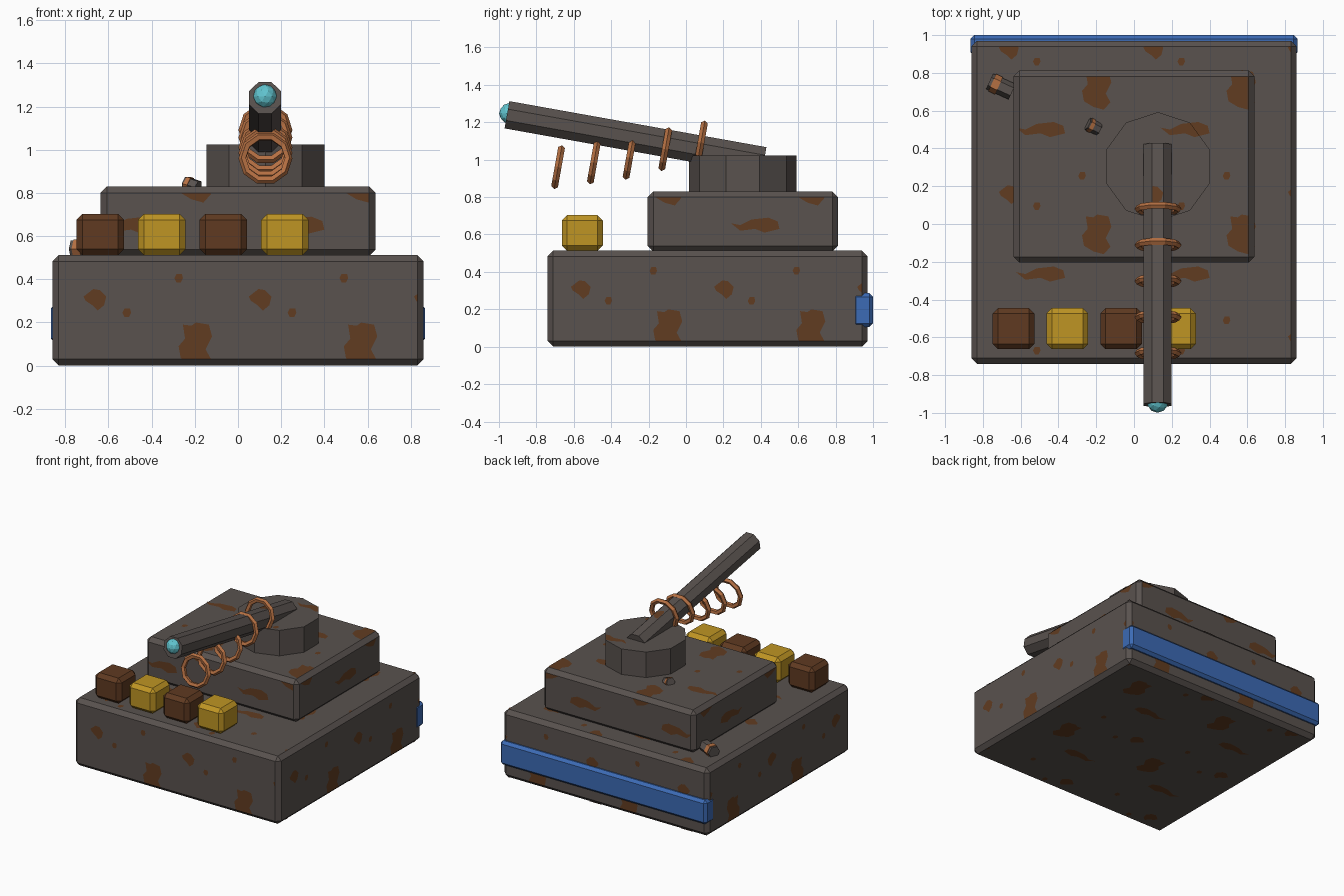
import bpy, bmesh, math
from mathutils import Vector

if "Cube" in bpy.data.objects:
    bpy.data.objects.remove(bpy.data.objects["Cube"])


def material(name, *rgb):
    m = bpy.data.materials.new(name)
    m.use_nodes = True
    m.diffuse_color = (*rgb, 1)
    m.node_tree.nodes["Principled BSDF"].inputs["Base Color"].default_value = (*rgb, 1)
    return m


HULL = material("hull grey", .1, .084, .077)
RUST = material("rust", .12, .045, .015)
CRATE = material("crate brown", .115, .042, .015)
GOLD = material("crate gold", .52, .3, .017)
BLUE = material("bumper blue", .045, .145, .46)
COPPER = material("copper", .46, .16, .055)
TEAL = material("glass teal", .12, .56, .63)


def finish(name, bm, mat):
    mesh = bpy.data.meshes.new(name)
    bm.to_mesh(mesh)
    bm.free()
    mesh.materials.append(mat)
    ob = bpy.data.objects.new(name, mesh)
    bpy.context.collection.objects.link(ob)
    return ob


def box(name, lo, hi, bevel, mat):
    """Chamfered box between two corners."""
    lo, hi = Vector(lo), Vector(hi)
    bm = bmesh.new()
    bmesh.ops.create_cube(bm, size=1)
    for v in bm.verts:
        v.co = (lo + hi) / 2 + v.co * (hi - lo)
    bmesh.ops.bevel(bm, geom=bm.edges[:], offset=bevel, segments=1, affect='EDGES')
    return finish(name, bm, mat)


def prism(name, a, b, radius, sides, phase, mat):
    """Flat-sided cylinder from a to b."""
    a, b = Vector(a), Vector(b)
    d = (b - a).normalized()
    side = Vector((0, 0, 1)).cross(d)
    side = side.normalized() if side.length > .01 else Vector((1, 0, 0))
    up = d.cross(side)
    bm = bmesh.new()
    rings = []
    for end in (a, b):
        angles = [phase + math.tau * i / sides for i in range(sides)]
        rings.append([bm.verts.new(end + radius * (side * math.cos(t) + up * math.sin(t)))
                      for t in angles])
    bm.faces.new(rings[0][::-1])
    bm.faces.new(rings[1])
    for i in range(sides):
        j = (i + 1) % sides
        bm.faces.new((rings[0][i], rings[0][j], rings[1][j], rings[1][i]))
    return finish(name, bm, mat)


# Rust blotches: centre and outline (hundredths), repeated on a square tile
PERIOD = .765
DOT = [(-2, 0), (-1, 2), (1.5, 2), (2, 0), (1, -2), (-1, -2)]
BLOTCHES = [
    (-.195, .71, [(-6, 9.5), (-2, 9), (0, 10.5), (6, 9.5), (7.5, 4), (4.5, -2),
                  (7, -6.5), (3.5, -10.5), (-2, -9), (-7, -6), (-8, -.5), (-5, 3)]),
    (.27, .5, [(-13, 1), (-8, 0), (-2, 3), (7, 4), (12, 2), (13, -2),
               (5, -4), (0, -2), (-8, -3)]),
    (.1, .925, [(-5, 1), (-.5, 4.5), (2.5, 4), (5.5, 1), (4.5, -3), (1.5, -5.5),
                (-1, -3), (-4, -1)]),
    (.25, .86, DOT),
    (-.275, .255, DOT),
]


def rust(name, origin, U, V, outline, shift=(0, 0)):
    """Thin rust patches on a plane, clipped to a convex counter-clockwise outline."""
    origin, U, V = Vector(origin), Vector(U), Vector(V)
    total = bmesh.new()
    for cu, cv, shape in BLOTCHES:
        for i in range(-3, 4):
            for j in range(-4, 4):
                mid = Vector((cu + shift[0] + i * PERIOD, cv + shift[1] + j * PERIOD, 0))
                if abs(mid.x) > 1.2 or abs(mid.y) > 1.2:
                    continue
                bm = bmesh.new()
                bm.faces.new([bm.verts.new(mid + Vector((x, y, 0)) / 100)
                              for x, y in reversed(shape)])
                for k, p in enumerate(outline):
                    q = outline[(k + 1) % len(outline)]
                    bmesh.ops.bisect_plane(
                        bm, geom=bm.verts[:] + bm.edges[:] + bm.faces[:],
                        plane_co=(*p, 0), plane_no=(q[1] - p[1], p[0] - q[0], 0),
                        clear_outer=True)
                for f in bm.faces:
                    total.faces.new([total.verts.new(origin + U * v.co.x + V * v.co.y)
                                     for v in f.verts])
                bm.free()
    N = U.cross(V)
    total.normal_update()
    for f in total.faces:
        if f.normal.dot(N) < 0:
            f.normal_flip()
    finish(name, total, RUST)


def rusty_box(name, lo, hi, bevel):
    box(name, lo, hi, bevel, HULL)
    axes = [Vector(a) for a in ((1, 0, 0), (0, 1, 0), (0, 0, 1))]
    # normal axis, horizontal axis, vertical axis, pattern shift
    for n, u, v, shift in ((0, 1, 2, (.1, -.615)), (1, 0, 2, (0, -.615)), (2, 0, 1, (0, 0))):
        u0, u1, v0, v1 = lo[u] + bevel, hi[u] - bevel, lo[v] + bevel, hi[v] - bevel
        rect = [(u0, v0), (u1, v0), (u1, v1), (u0, v1)]
        for level, sign, label in ((lo[n], -1, "low"), (hi[n], 1, "high")):
            # Keep the outward normal equal to U x V by flipping a mirrored frame
            U, V = axes[u], axes[v]
            origin = axes[n] * (level + sign * .003)
            rust(f"{name}_rust_{'xyz'[n]}_{label}", origin, U, V, rect, shift)
            if U.cross(V).dot(axes[n]) * sign < 0:
                bpy.data.objects[f"{name}_rust_{'xyz'[n]}_{label}"].data.flip_normals()


# Stepped body
rusty_box("lower_hull", (-.86, -.74, 0), (.86, .97, .513), .03)
rusty_box("upper_hull", (-.637, -.205, .508), (.637, .812, .83), .03)
box("rear_bumper", (-.865, .89, .105), (.865, 1, .287), .02, BLUE)

# Turret with rust on its lid
TX, TY, TR = .127, .304, .288
prism("turret", (TX, TY, .82), (TX, TY, 1.023), TR, 10, math.pi / 2, HULL)
lid = [(TX + TR * math.cos(t), TY + TR * math.sin(t))
       for t in (math.pi / 2 + math.tau * i / 10 for i in range(10))]
rust("turret_rust", (0, 0, 1.026), (1, 0, 0), (0, 1, 0), lid)

# Barrel with glowing tip
breech, muzzle = Vector((.125, .417, .994)), Vector((.125, -.957, 1.24))
prism("barrel", breech, muzzle, .08, 8, math.pi / 8, HULL)
rust("barrel_rust", (0, 0, 1.147), (1, 0, 0), (0, .985, -.176),
     [(.097, .05), (.154, .05), (.154, .4), (.097, .4)])
bm = bmesh.new()
bmesh.ops.create_icosphere(bm, subdivisions=2, radius=.056)
tip = finish("barrel_tip", bm, TEAL)
tip.location = (.125, -.943, 1.247)

# Copper coils hanging along the barrel
turn = (muzzle - breech).to_track_quat('Z', 'Y').to_euler()
for i, z in enumerate((.96, .985, 1.01, 1.056, 1.092)):
    bpy.ops.mesh.primitive_torus_add(
        major_segments=10, minor_segments=5, major_radius=.106, minor_radius=.019,
        location=(.127, -.684 + i * .191, z), rotation=turn)
    coil = bpy.context.object
    coil.name = f"coil_{i + 1}"
    coil.data.materials.append(COPPER)
    coil.data.polygons.foreach_set("use_smooth", [False] * len(coil.data.polygons))

# Row of crates on the front deck
for i in range(4):
    x = -.638 + i * .285
    box(f"crate_{i + 1}", (x - .11, -.663, .512), (x + .11, -.445, .703), .028,
        GOLD if i % 2 else CRATE)

# Loose pipe stubs with copper collars
for name, a, b, r in (("deck_pipe", (-.765, .755, .54), (-.645, .7, .54), .045),
                      ("roof_pipe", (-.245, .53, .845), (-.185, .5, .825), .034)):
    a, b = Vector(a), Vector(b)
    prism(name, a, b, r, 6, 0, HULL)
    prism(name + "_collar", a.lerp(b, .12), a.lerp(b, .42), r * 1.12, 6, 0, COPPER)
